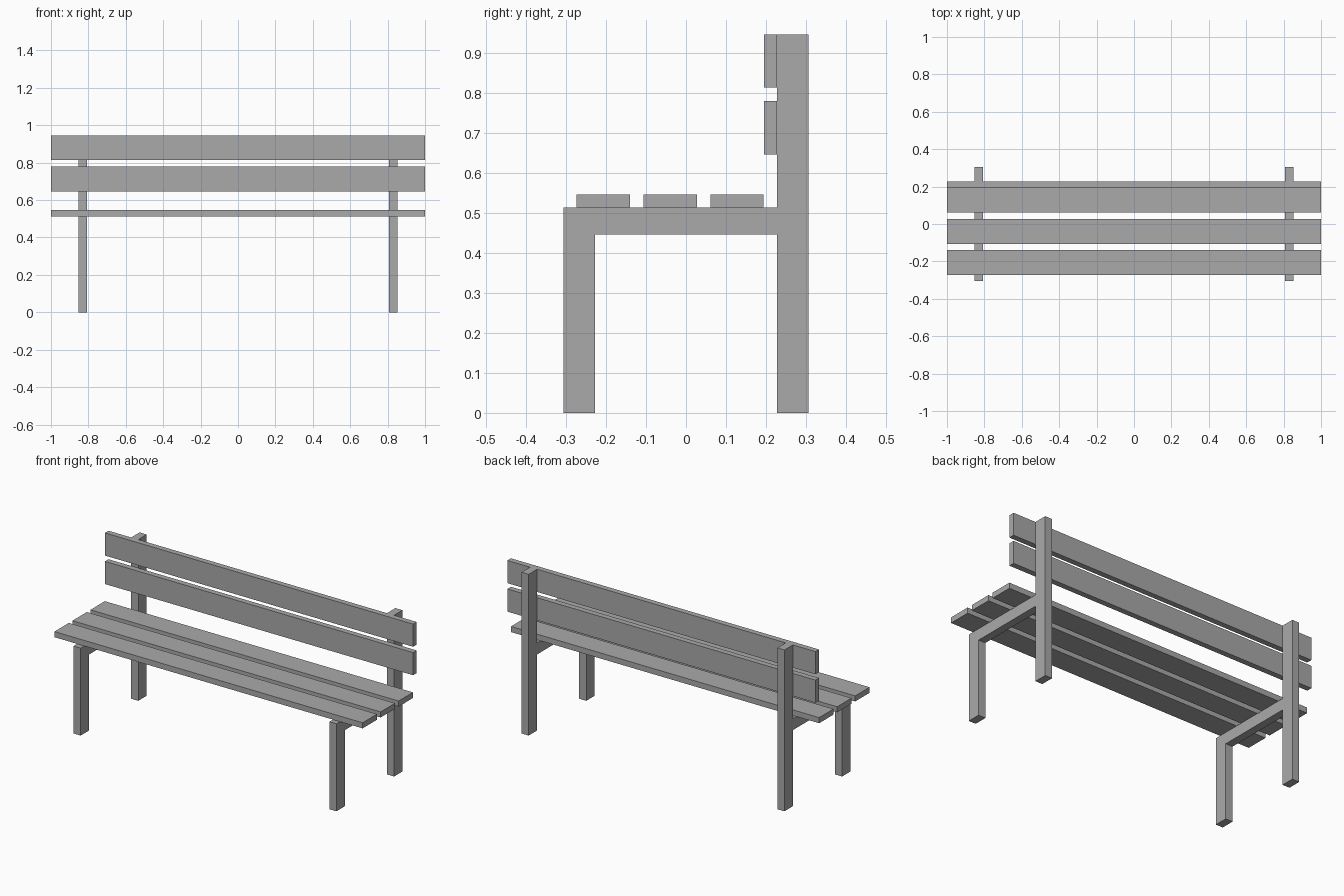
import bpy
import bmesh

cube = bpy.data.objects.get("Cube")
if cube:
    bpy.data.objects.remove(cube, do_unlink=True)

# Single grey finish
grey = bpy.data.materials.new("plain_grey")
grey.use_nodes = True
colour = (0.4, 0.4, 0.4, 1)
grey.diffuse_color = colour
grey.node_tree.nodes["Principled BSDF"].inputs["Base Color"].default_value = colour


def extrude_profile(name, profile, x0, x1):
    """Extrude a side profile of (y, z) points from x0 to x1."""
    bm = bmesh.new()
    face = bm.faces.new([bm.verts.new((x0, y, z)) for y, z in profile])
    result = bmesh.ops.extrude_face_region(bm, geom=[face])
    moved = [v for v in result["geom"] if isinstance(v, bmesh.types.BMVert)]
    bmesh.ops.translate(bm, verts=moved, vec=(x1 - x0, 0, 0))
    bmesh.ops.recalc_face_normals(bm, faces=bm.faces)
    mesh = bpy.data.meshes.new(name)
    bm.to_mesh(mesh)
    bm.free()
    mesh.materials.append(grey)
    obj = bpy.data.objects.new(name, mesh)
    bpy.context.collection.objects.link(obj)
    return obj


def plank(name, y, z, depth, height):
    """Full-length board with its lower front edge at y, z."""
    section = [(y, z), (y + depth, z), (y + depth, z + height), (y, z + height)]
    return extrude_profile(name, section, -1, 1)


front, back = -0.306, 0.306
leg = 0.078
rail_bottom, rail_top, top = 0.446, 0.513, 0.946
width, thick = 0.133, 0.033

# Side frames: front leg, seat rail and tall back post in one piece
frame = [
    (front, 0), (front + leg, 0), (front + leg, rail_bottom),
    (back - leg, rail_bottom), (back - leg, 0), (back, 0),
    (back, top), (back - leg, top), (back - leg, rail_top), (front, rail_top),
]
for side, x in (("right", -0.853), ("left", 0.807)):
    extrude_profile(side + "_frame", frame, x, x + 0.046)

# Seat slats
for name, y in (("front", -0.273), ("middle", -0.106), ("rear", 0.061)):
    plank(name + "_seat_slat", y, rail_top, width, thick)

# Backrest slats, fixed to the front of the posts
for name, z in (("lower", 0.646), ("upper", top - width)):
    plank(name + "_back_slat", back - leg - thick, z, thick, width)
